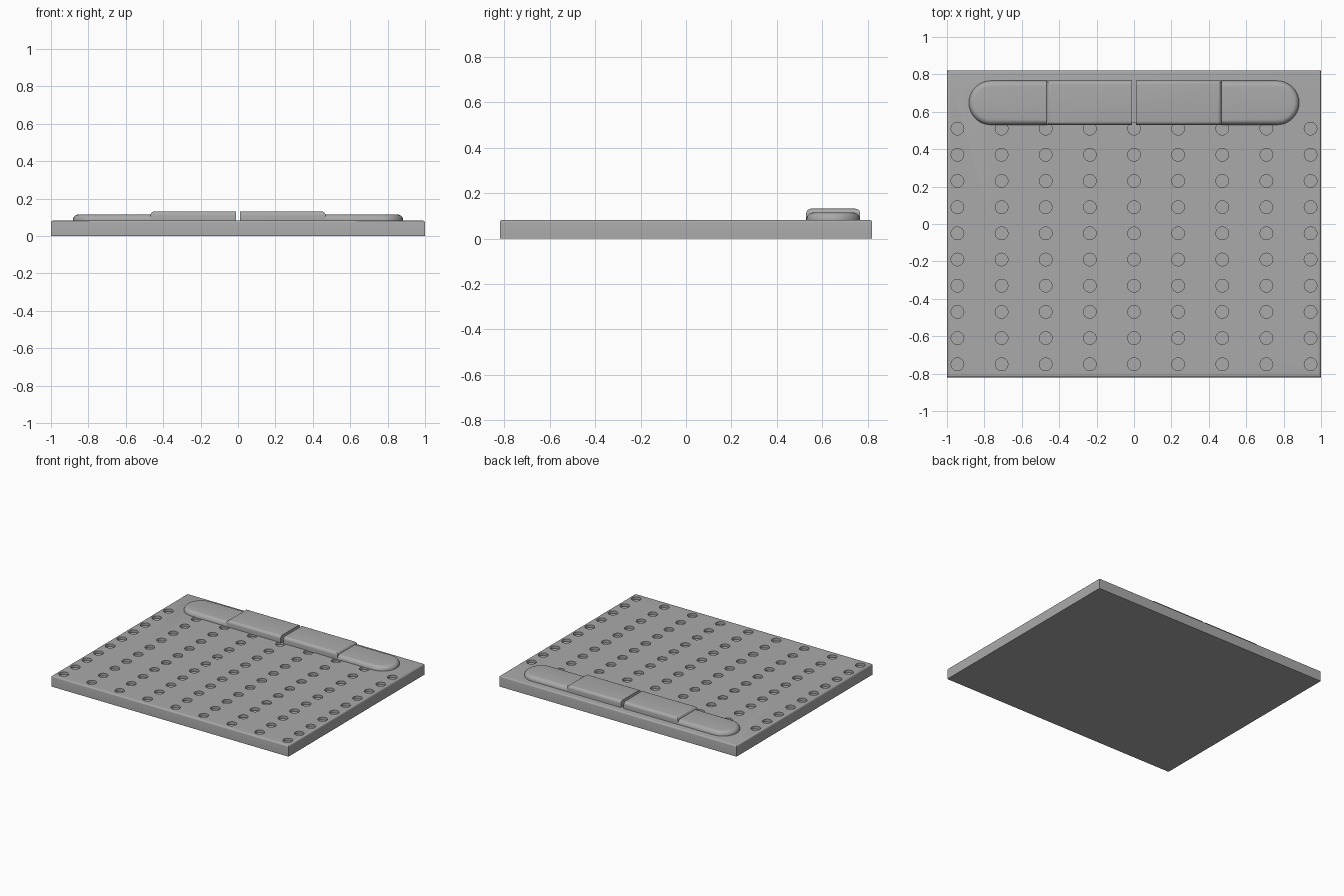
import bpy
import bmesh
import math

if "Cube" in bpy.data.objects:
    bpy.data.objects.remove(bpy.data.objects["Cube"], do_unlink=True)

# Single grey finish
grey = bpy.data.materials.new("plain_grey")
grey.use_nodes = True
colour = (0.4, 0.4, 0.4, 1)
grey.diffuse_color = colour
grey.node_tree.nodes["Principled BSDF"].inputs["Base Color"].default_value = colour

PLATE_TOP = 0.083
BAR_Y, BAR_HALF = 0.648, 0.118


def finish(name, bm):
    mesh = bpy.data.meshes.new(name)
    bmesh.ops.recalc_face_normals(bm, faces=bm.faces[:])
    bm.to_mesh(mesh)
    bm.free()
    obj = bpy.data.objects.new(name, mesh)
    bpy.context.collection.objects.link(obj)
    mesh.materials.append(grey)
    return obj


def slab(name, outline, z0, z1, radius, segments=5, keep_sharp=lambda p: False):
    """Extrude an outline upward and round its top rim."""
    bm = bmesh.new()
    base = bm.faces.new([bm.verts.new((x, y, z0)) for x, y in outline])
    top = bmesh.ops.extrude_face_region(bm, geom=[base], use_keep_orig=True)["geom"]
    for v in top:
        if isinstance(v, bmesh.types.BMVert):
            v.co.z = z1
    rim = [e for e in bm.edges
           if all(v.co.z > z1 - 1e-5 for v in e.verts)
           and not keep_sharp((e.verts[0].co + e.verts[1].co) / 2)]
    bmesh.ops.bevel(bm, geom=rim, offset=radius, segments=segments,
                    profile=0.5, affect='EDGES')
    return finish(name, bm)


def smooth(obj):
    bpy.ops.object.select_all(action='DESELECT')
    obj.select_set(True)
    bpy.context.view_layer.objects.active = obj
    bpy.ops.object.shade_smooth_by_angle(angle=math.radians(35))


def box(x0, x1, y0, y1):
    return [(x0, y0), (x1, y0), (x1, y1), (x0, y1)]


# Base plate
plate = slab("base_plate", box(-1, 1, -0.82, 0.82), 0, PLATE_TOP, 0.012, 4)

# Grid of shallow round recesses
bm = bmesh.new()
for col in range(9):
    for row in range(10):
        ring = bmesh.ops.create_cone(bm, cap_ends=True, segments=24,
                                     radius1=0.034, radius2=0.034, depth=0.04)
        bmesh.ops.translate(bm, verts=ring["verts"],
                            vec=(-0.944 + col * 0.236, -0.75 + row * 0.14, PLATE_TOP))
cutter = finish("hole_cutter", bm)
cutter.hide_render = True
cut = plate.modifiers.new("holes", 'BOOLEAN')
cut.operation = 'DIFFERENCE'
cut.object = cutter
cut.solver = 'EXACT'
bpy.context.view_layer.objects.active = plate
bpy.ops.object.modifier_apply(modifier=cut.name)
bpy.data.objects.remove(cutter, do_unlink=True)
smooth(plate)

# Handle bar: a low rounded end and a raised block on each side of the gap
for side, sign in (("left", 1), ("right", -1)):
    arc = [math.radians(-90 + i * 10) for i in range(19)]
    outline = [(0.765 + BAR_HALF * math.cos(a), BAR_Y + BAR_HALF * math.sin(a)) for a in arc]
    outline += [(0.3, BAR_Y + BAR_HALF), (0.3, BAR_Y - BAR_HALF)]
    smooth(slab(side + "_bar_end", [(sign * x, y) for x, y in outline],
                PLATE_TOP - 0.003, 0.115, 0.03))

    block = box(0.012, 0.468, BAR_Y - BAR_HALF - 0.001, BAR_Y + BAR_HALF + 0.001)
    smooth(slab(side + "_bar_block", [(sign * x, y) for x, y in block],
                PLATE_TOP - 0.003, 0.132, 0.022,
                keep_sharp=lambda p: abs(p.x) < 0.02))
